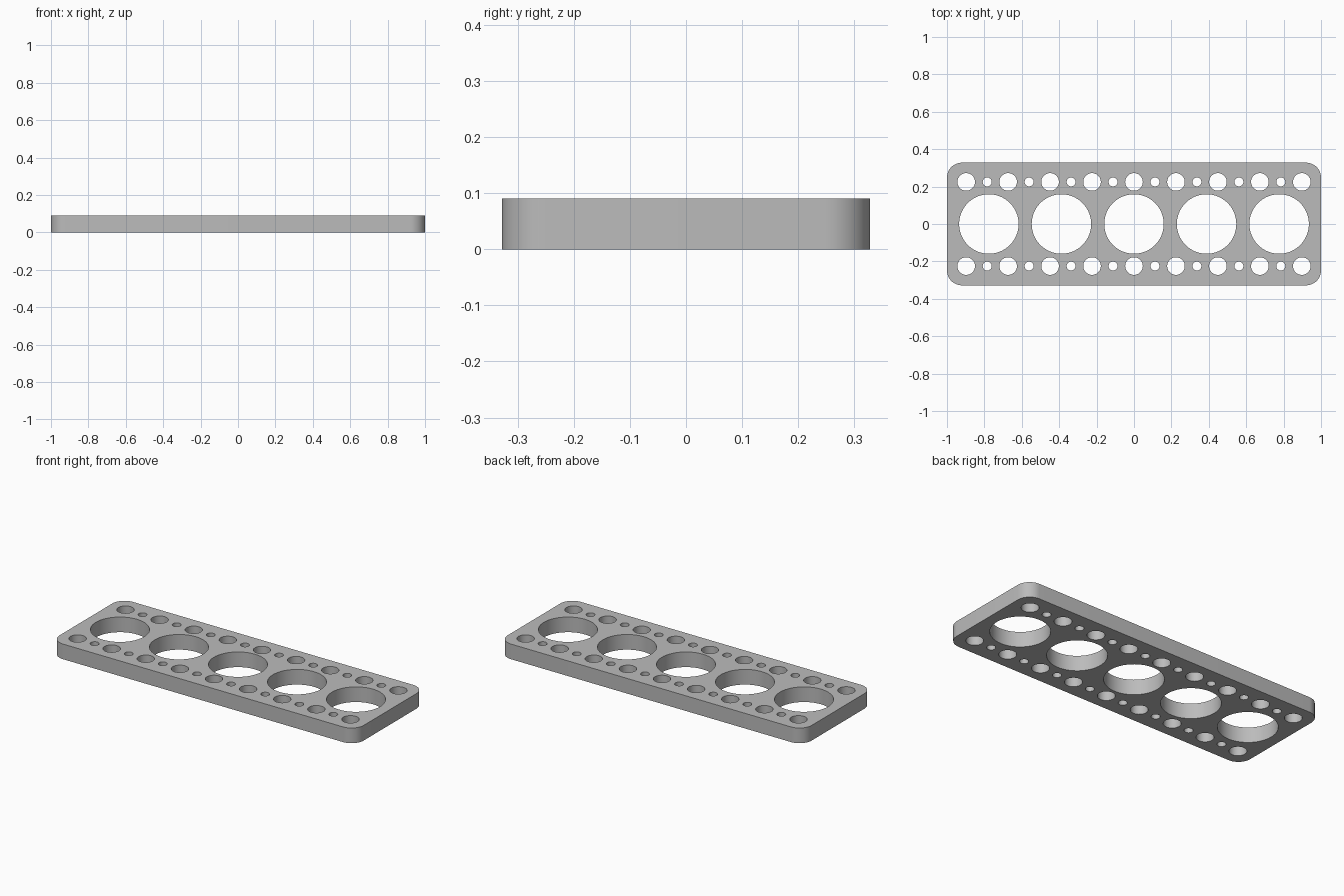
import bpy
import bmesh
from math import sin, cos, pi, radians

if "Cube" in bpy.data.objects:
    bpy.data.objects.remove(bpy.data.objects["Cube"], do_unlink=True)

HALF_X, HALF_Y, HEIGHT, CORNER = 1.0, 0.328, 0.09, 0.08
BIG_R, MEDIUM_R, SMALL_R = 0.159, 0.047, 0.024
BIG_STEP, ROW_STEP, ROW_Y = 0.388, 0.2243, 0.225

# Flat outline curve, filled and extruded into a plate
curve = bpy.data.curves.new("plate_outline", "CURVE")
curve.dimensions = "2D"
curve.fill_mode = "BOTH"
curve.extrude = HEIGHT / 2


def add_loop(points):
    spline = curve.splines.new("POLY")
    spline.points.add(len(points) - 1)
    for p, (x, y) in zip(spline.points, points):
        p.co = (x, y, 0, 1)
    spline.use_cyclic_u = True


def add_hole(x, y, r, sides):
    angles = [2 * pi * i / sides for i in range(sides)]
    add_loop([(x + r * cos(a), y + r * sin(a)) for a in angles])


# Rounded rectangle edge
outline = []
for k, (sx, sy) in enumerate([(1, 1), (-1, 1), (-1, -1), (1, -1)]):
    for i in range(13):
        a = (k + i / 12) * pi / 2
        outline.append((sx * (HALF_X - CORNER) + CORNER * cos(a),
                        sy * (HALF_Y - CORNER) + CORNER * sin(a)))
add_loop(outline)

# Five large holes down the middle
for i in range(-2, 3):
    add_hole(i * BIG_STEP, 0, BIG_R, 64)

# Alternating medium and small holes along both long edges
for y in (-ROW_Y, ROW_Y):
    for i in range(-8, 9):
        medium = i % 2 == 0
        add_hole(i * ROW_STEP / 2, y, MEDIUM_R if medium else SMALL_R,
                 40 if medium else 28)

plate = bpy.data.objects.new("perforated_plate", curve)
bpy.context.collection.objects.link(plate)
bpy.ops.object.select_all(action="DESELECT")
plate.select_set(True)
bpy.context.view_layer.objects.active = plate
bpy.ops.object.convert(target="MESH")
plate = bpy.context.view_layer.objects.active

# Weld the caps to the walls and stand the plate on the ground
bm = bmesh.new()
bm.from_mesh(plate.data)
bmesh.ops.remove_doubles(bm, verts=bm.verts, dist=0.0005)
bmesh.ops.translate(bm, verts=bm.verts, vec=(0, 0, HEIGHT / 2))
bmesh.ops.recalc_face_normals(bm, faces=bm.faces)
bm.to_mesh(plate.data)
bm.free()
bpy.ops.object.shade_smooth_by_angle(angle=radians(30))

# Plain grey finish
grey = bpy.data.materials.new("plain_grey")
grey.use_nodes = True
colour = (0.5, 0.5, 0.5, 1)
grey.diffuse_color = colour
grey.node_tree.nodes["Principled BSDF"].inputs["Base Color"].default_value = colour
plate.data.materials.clear()
plate.data.materials.append(grey)
